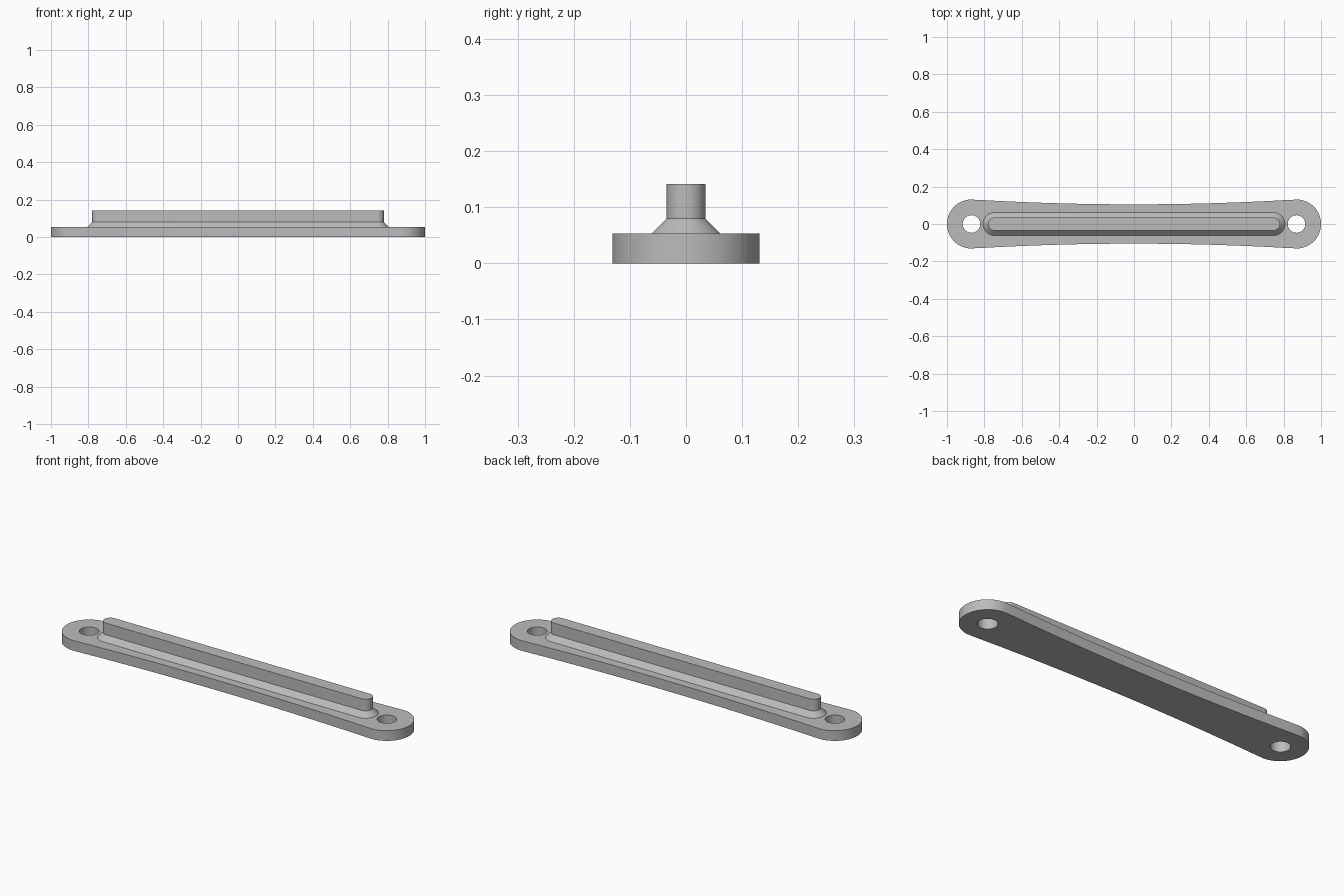
import bpy, bmesh
from math import sin, cos, pi, sqrt, atan2

cube = bpy.data.objects.get("Cube")
if cube:
    bpy.data.objects.remove(cube, do_unlink=True)

GREY = (0.5, 0.5, 0.5, 1.0)
grey = bpy.data.materials.new("plain grey")
grey.use_nodes = True
grey.diffuse_color = GREY
grey.node_tree.nodes["Principled BSDF"].inputs["Base Color"].default_value = GREY

BASE_TOP, FLARE_TOP, RIB_TOP = 0.0535, 0.08, 0.1415
END_R, WAIST, HOLE_R = 0.131, 0.105, 0.047
END_X = 1 - END_R


def finish(bm, name):
    bmesh.ops.recalc_face_normals(bm, faces=bm.faces)
    mesh = bpy.data.meshes.new(name)
    bm.to_mesh(mesh)
    bm.free()
    mesh.materials.append(grey)
    obj = bpy.data.objects.new(name, mesh)
    bpy.context.collection.objects.link(obj)
    bpy.ops.object.select_all(action='DESELECT')
    obj.select_set(True)
    bpy.context.view_layer.objects.active = obj
    bpy.ops.object.shade_smooth_by_angle(angle=pi / 6)
    return obj


def arc(cx, cy, r, a0, a1, n):
    return [(cx + r * cos(a0 + (a1 - a0) * i / n),
             cy + r * sin(a0 + (a1 - a0) * i / n)) for i in range(n + 1)]


def stadium(half_len, r, n=24):
    c = half_len - r
    return arc(c, 0, r, -pi / 2, pi / 2, n) + arc(-c, 0, r, pi / 2, 3 * pi / 2, n)


def loop_edges(bm, points):
    verts = [bm.verts.new((x, y, 0)) for x, y in points]
    return [bm.edges.new((v, verts[i - 1])) for i, v in enumerate(verts)]


# Base plate: round ends joined tangentially by shallow concave sides
side_r = (END_X**2 + WAIST**2 - END_R**2) / (2 * (END_R - WAIST))
side_y = WAIST + side_r
tangent = atan2(side_y, -END_X) - pi / 2      # half angle swept by each side
end_angle = pi / 2 - tangent
right_end = arc(END_X, 0, END_R, -end_angle, end_angle, 48)
back_side = arc(0, side_y, side_r, -pi / 2 + tangent, -pi / 2 - tangent, 32)[1:-1]
half = right_end + back_side
outline = half + [(-x, -y) for x, y in half]

bm = bmesh.new()
edges = loop_edges(bm, outline)
for side in (-1, 1):                           # screw holes
    edges += loop_edges(bm, arc(side * END_X, 0, HOLE_R, 0, 2 * pi, 48)[:-1])
bmesh.ops.triangle_fill(bm, use_beauty=True, edges=edges)
bmesh.ops.dissolve_limit(bm, angle_limit=0.01, verts=[], edges=bm.edges[:])
top = bmesh.ops.extrude_face_region(bm, geom=bm.faces[:])["geom"]
bmesh.ops.translate(bm, vec=(0, 0, BASE_TOP),
                    verts=[v for v in top if isinstance(v, bmesh.types.BMVert)])
finish(bm, "base_plate")

# Rib: sloped foot with an upright bar, lofted through round-ended sections
bm = bmesh.new()
sections = [(0.807, 0.061, BASE_TOP), (0.78, 0.0345, FLARE_TOP), (0.78, 0.0345, RIB_TOP)]
rings = [[bm.verts.new((x, y, z)) for x, y in stadium(length, r)]
         for length, r, z in sections]
for low, high in zip(rings, rings[1:]):
    for i in range(len(low)):
        bm.faces.new((low[i - 1], low[i], high[i], high[i - 1]))
bm.faces.new(rings[-1])
bm.faces.new(rings[0][::-1])
finish(bm, "raised_rib")
